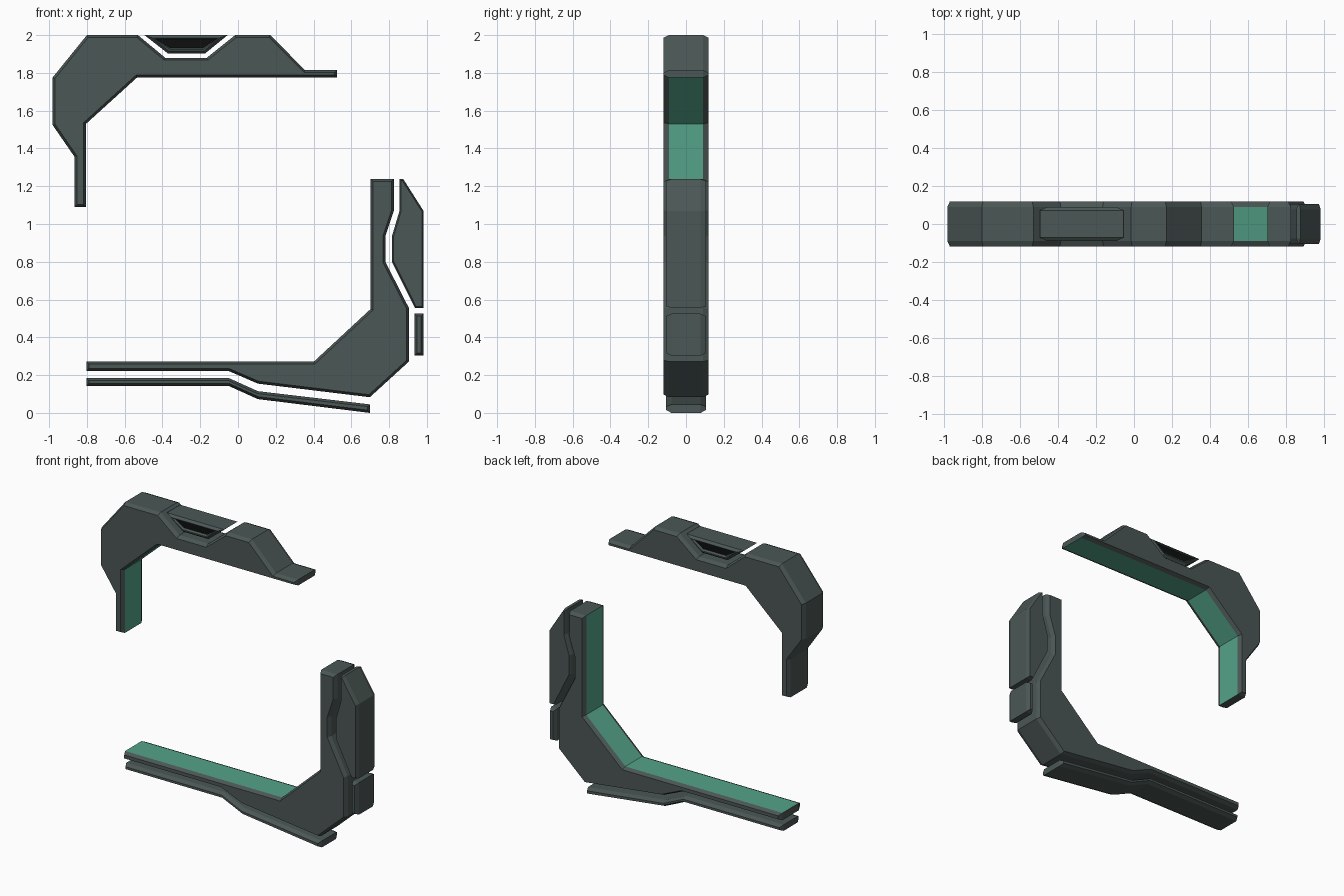
import bpy, bmesh
from mathutils import Vector

if "Cube" in bpy.data.objects:
    bpy.data.objects.remove(bpy.data.objects["Cube"])


def material(name, rgb):
    m = bpy.data.materials.new(name)
    m.diffuse_color = (*rgb, 1)
    m.use_nodes = True
    m.node_tree.nodes["Principled BSDF"].inputs["Base Color"].default_value = m.diffuse_color
    return m


MATS = [material("dark_grey_metal", (0.07, 0.095, 0.091)),
        material("green_lining", (0.09, 0.37, 0.25)),
        material("black_vent", (0.004, 0.005, 0.005))]


def inset(pts, d):
    """Move each edge of a closed outline inward by d."""
    p = [Vector(q) for q in pts]
    n = len(p)
    s = 1 if sum(p[i - 1].x * p[i].y - p[i].x * p[i - 1].y for i in range(n)) > 0 else -1
    out = []
    for i in range(n):
        a = (p[i] - p[i - 1]).normalized()
        b = (p[(i + 1) % n] - p[i]).normalized()
        na, nb = Vector((-a.y, a.x)) * s, Vector((-b.y, b.x)) * s
        out.append(p[i] + (na + nb) * (d / (1 + na.dot(nb))))
    return out


def part(name, pts, half, green=(), vent=False, cham=0.013, cham_y=0.028):
    """Extrude an xz outline along y with chamfered rims; 'green' lists lined edges."""
    bm = bmesh.new()
    small = inset(pts, cham)
    rings = []
    for outline, y in ((small, -half), (pts, cham_y - half), (pts, half - cham_y), (small, half)):
        rings.append([bm.verts.new((q[0], y, q[1])) for q in outline])
    n = len(pts)
    for k in range(3):
        for i in range(n):
            j = (i + 1) % n
            f = bm.faces.new((rings[k][i], rings[k][j], rings[k + 1][j], rings[k + 1][i]))
            if k == 1 and i in green:
                f.material_index = 1
    caps = [bm.faces.new(rings[0]), bm.faces.new(rings[3])]
    bmesh.ops.recalc_face_normals(bm, faces=bm.faces)
    if vent:
        # recessed black grille on both caps
        for f in caps:
            bmesh.ops.inset_region(bm, faces=[f], thickness=0.009, depth=0)
            bmesh.ops.inset_region(bm, faces=[f], thickness=0.008, depth=-0.015)
            f.material_index = 2
    me = bpy.data.meshes.new(name)
    bm.to_mesh(me)
    bm.free()
    for m in MATS:
        me.materials.append(m)
    ob = bpy.data.objects.new(name, me)
    bpy.context.collection.objects.link(ob)
    return ob


# upper corner of the frame
part("upper_frame", [
    (-0.80, 2.0), (-0.53, 2.0), (-0.385, 1.88), (-0.165, 1.88), (-0.015, 2.0), (0.17, 2.0),
    (0.355, 1.815), (0.525, 1.815), (0.525, 1.775), (-0.535, 1.775), (-0.805, 1.53),
    (-0.805, 1.09), (-0.865, 1.09), (-0.865, 1.355), (-0.982, 1.525), (-0.982, 1.775)],
    0.118, green=(8, 9, 10))

# vent block floating in the top notch
part("vent_insert", [(-0.495, 2.0), (-0.055, 2.0), (-0.175, 1.902), (-0.37, 1.902)],
     0.09, vent=True, cham=0.014, cham_y=0.018)

# lower corner of the frame
part("lower_frame", [
    (-0.803, 0.272), (0.402, 0.272), (0.702, 0.55), (0.702, 1.238), (0.825, 1.238),
    (0.825, 1.07), (0.78, 0.935), (0.78, 0.80), (0.905, 0.555), (0.905, 0.272),
    (0.698, 0.083), (0.105, 0.155), (-0.05, 0.222), (-0.803, 0.222)],
    0.118, green=(0, 1, 2))

# thin rail under the lower frame
part("bottom_rail", [
    (-0.803, 0.185), (-0.05, 0.185), (0.105, 0.115), (0.698, 0.045),
    (0.698, 0.0), (0.105, 0.073), (-0.05, 0.143), (-0.803, 0.143)], 0.105)

# side armour plate and small block
part("side_plate", [
    (0.855, 1.238), (0.875, 1.238), (0.982, 1.07), (0.982, 0.555), (0.937, 0.555),
    (0.815, 0.80), (0.815, 0.935), (0.855, 1.07)], 0.105, cham=0.009)
part("side_block", [(0.935, 0.525), (0.982, 0.525), (0.982, 0.303), (0.935, 0.303)], 0.105)
